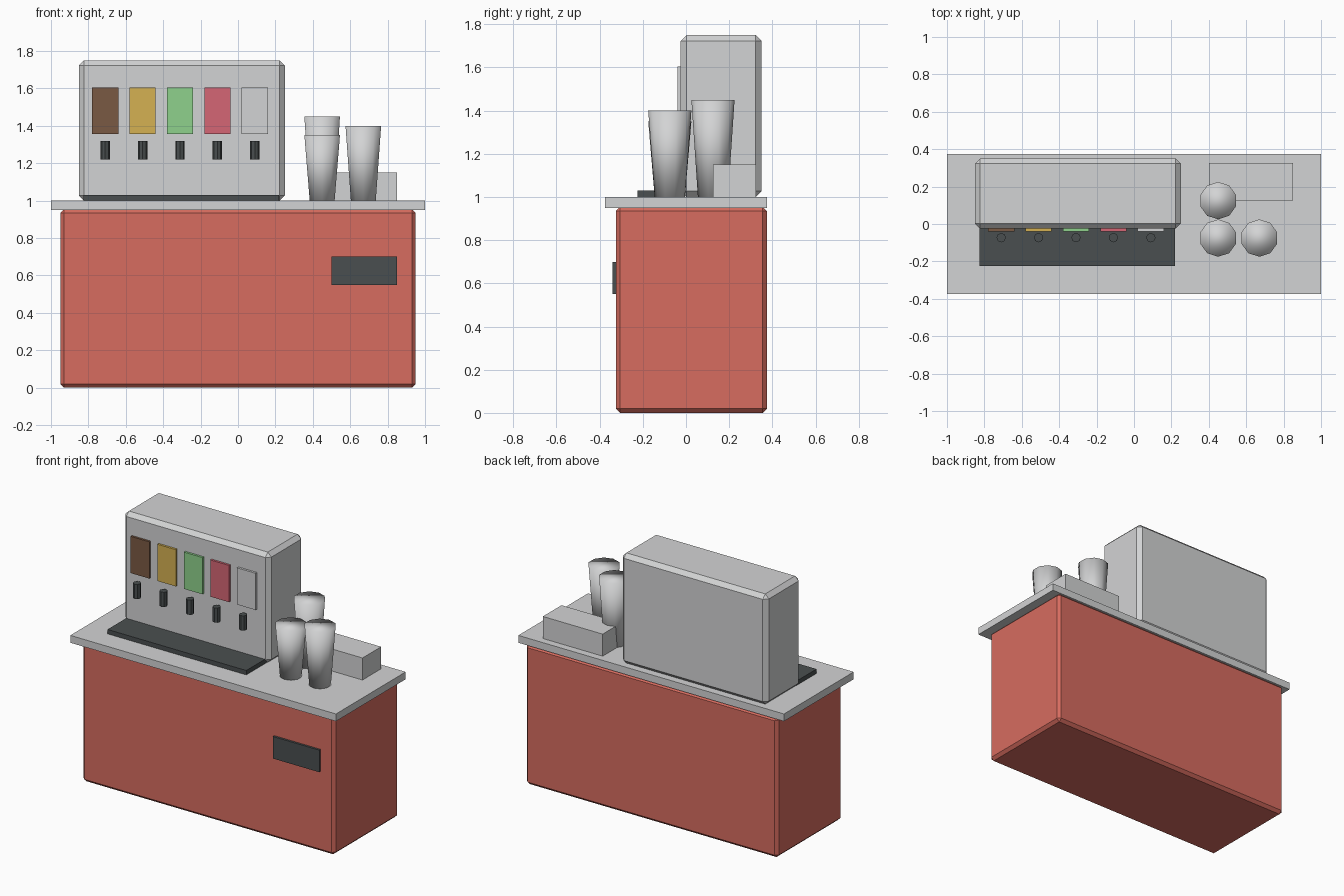
import bpy, bmesh
from mathutils import Matrix

if "Cube" in bpy.data.objects:
    bpy.data.objects.remove(bpy.data.objects["Cube"])


def material(name, rgb):
    m = bpy.data.materials.new(name)
    m.diffuse_color = (*rgb, 1)
    m.use_nodes = True
    m.node_tree.nodes["Principled BSDF"].inputs["Base Color"].default_value = m.diffuse_color
    return m


GREY = material("light grey", (0.65, 0.655, 0.66))
RED = material("cabinet red", (0.68, 0.15, 0.115))
DARK = material("charcoal", (0.068, 0.078, 0.08))
BROWN = material("cola brown", (0.195, 0.10, 0.057))
YELLOW = material("amber yellow", (0.66, 0.44, 0.085))
GREEN = material("lime green", (0.275, 0.64, 0.265))
PINK = material("berry pink", (0.66, 0.133, 0.178))


def finish(bm, name, mat, smooth=False):
    me = bpy.data.meshes.new(name)
    for f in bm.faces:
        f.smooth = smooth
    bm.to_mesh(me)
    bm.free()
    me.materials.append(mat)
    ob = bpy.data.objects.new(name, me)
    bpy.context.collection.objects.link(ob)
    return ob


def box(name, mat, x, y, z, bevel=0):
    """Box from (min, max) ranges, optionally chamfered."""
    bm = bmesh.new()
    size = [b - a for a, b in (x, y, z)]
    mid = [(a + b) / 2 for a, b in (x, y, z)]
    bmesh.ops.create_cube(bm, size=1, matrix=Matrix.Translation(mid) @ Matrix.Diagonal((*size, 1)))
    if bevel:
        bmesh.ops.bevel(bm, geom=bm.edges[:], offset=bevel, segments=1, affect='EDGES')
    return finish(bm, name, mat)


def cone(name, mat, x, y, z, r_bottom, r_top, sides, smooth=False):
    """Upright prism or tapered cup between z[0] and z[1]."""
    bm = bmesh.new()
    bmesh.ops.create_cone(bm, cap_ends=True, segments=sides, radius1=r_bottom, radius2=r_top,
                          depth=z[1] - z[0], matrix=Matrix.Translation((x, y, sum(z) / 2)))
    return finish(bm, name, mat, smooth)


# Cabinet, counter and door handle plate
box("cabinet", RED, (-0.95, 0.95), (-0.325, 0.375), (0, 0.955), 0.02)
box("countertop", GREY, (-1, 1), (-0.375, 0.375), (0.95, 1.0))
box("cabinet_handle", DARK, (0.5, 0.85), (-0.34, -0.32), (0.55, 0.70))

# Dispenser and drip tray
box("dispenser_body", GREY, (-0.85, 0.25), (-0.025, 0.35), (1.0, 1.75), 0.027)
box("drip_tray", DARK, (-0.825, 0.22), (-0.225, -0.01), (1.0, 1.03))

# Flavour panels with a nozzle under each
for i, mat in enumerate((BROWN, YELLOW, GREEN, PINK, GREY)):
    x = -0.71 + 0.2 * i
    box(f"flavour_panel_{i + 1}", mat, (x - 0.07, x + 0.07), (-0.04, -0.02), (1.355, 1.605))
    cone(f"nozzle_{i + 1}", DARK, x, -0.073, (1.22, 1.32), 0.025, 0.025, 8)

# Cup stacks and storage box
for i, (x, y, top) in enumerate(((0.45, -0.075, 1.35), (0.45, 0.125, 1.45), (0.67, -0.075, 1.40))):
    cone(f"cup_stack_{i + 1}", GREY, x, y, (1.0, top), 0.07, 0.1, 10, True)
box("lid_box", GREY, (0.40, 0.85), (0.125, 0.325), (1.0, 1.15))
